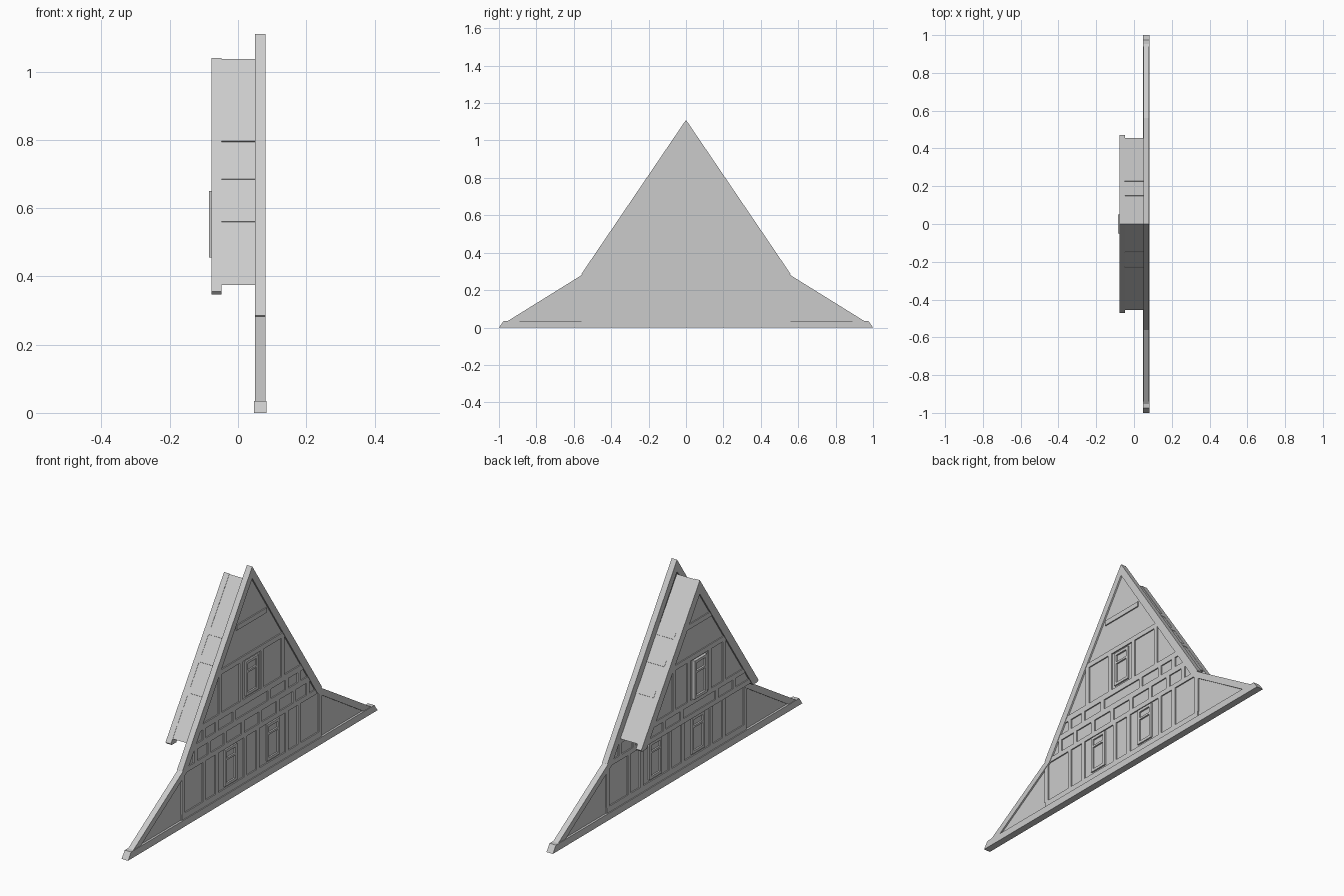
import bpy
import bmesh

if "Cube" in bpy.data.objects:
    bpy.data.objects.remove(bpy.data.objects["Cube"], do_unlink=True)

grey = bpy.data.materials.new("plain grey")
grey.use_nodes = True
grey.diffuse_color = (0.6, 0.6, 0.6, 1)
grey.node_tree.nodes["Principled BSDF"].inputs["Base Color"].default_value = (0.6, 0.6, 0.6, 1)


def build(name, outlines, x0, x1):
    """One object made of (y, z) outlines extruded from x0 to x1."""
    bm = bmesh.new()
    for pts in outlines:
        a = [bm.verts.new((x0, y, z)) for y, z in pts]
        b = [bm.verts.new((x1, y, z)) for y, z in pts]
        bm.faces.new(a)
        bm.faces.new(b[::-1])
        for i in range(len(pts)):
            j = (i + 1) % len(pts)
            bm.faces.new((a[j], a[i], b[i], b[j]))
    bmesh.ops.recalc_face_normals(bm, faces=bm.faces)
    mesh = bpy.data.meshes.new(name)
    bm.to_mesh(mesh)
    bm.free()
    mesh.materials.append(grey)
    obj = bpy.data.objects.new(name, mesh)
    bpy.context.collection.objects.link(obj)
    return obj


def flip(pts):
    return [(-y, z) for y, z in pts]


def both(pts):
    return [pts, flip(pts)]


def rect(y0, y1, z0, z1):
    return [(y0, z0), (y1, z0), (y1, z1), (y0, z1)]


def beam(half, z0, z1):
    return rect(-half, half, z0, z1)


def posts(ys, z0, z1, w=0.012):
    return [r for y in ys for r in both(rect(y - w, y + w, z0, z1))]


def opening(name, yc, z0, z1, x0, x1, bar):
    """Framed window or door with a crossbar and a raised pane."""
    a, b, t = yc - 0.05, yc + 0.05, 0.014
    build(name + "_frame", [rect(a, a + t, z0, z1), rect(b - t, b, z0, z1),
                            rect(a + t, b - t, z0, z0 + t), rect(a + t, b - t, z1 - t, z1),
                            rect(a + t, b - t, bar, bar + 0.01)], x0, x1)
    build(name + "_pane", [rect(a + t, b - t, z0 + t, z1 - t)], x0 + 0.01, x1 - 0.01)


def reach(z, top):
    """Half width inside the steep rake at height z."""
    return (top - z) / 1.48


# Main wall
wall = [(-0.98, 0.01), (0.98, 0.01), (0.54, 0.275), (0, 1.08), (-0.54, 0.275)]
build("wall_panel", [wall], 0.058, 0.072)
build("wall_upper_rakes", both([(0, 1.11), (0.56, 0.285), (0.525, 0.265), (0, 1.05)]), 0.05, 0.08)
build("wall_lower_rakes", both([(0.55, 0.285), (0.985, 0.015), (0.9, 0.03), (0.525, 0.265)]), 0.05, 0.08)
build("base_beam", [[(-1, 0), (1, 0), (0.975, 0.035), (-0.975, 0.035)]], 0.047, 0.083)

# Timber framing of the main wall, proud on both faces
main = [beam(0.56, 0.035, 0.065), beam(0.53, 0.265, 0.29)]
for z0, z1 in ((0.35, 0.38), (0.43, 0.46), (0.655, 0.68)):
    main.append(beam(reach(z0, 1.06), z0, z1))
main.append(beam(0.12, 0.83, 0.855))
main += posts((0.55, 0.38, 0.28, 0.05), 0.065, 0.265)
main += posts((0.07, 0.21, 0.34, 0.45), 0.29, 0.35)
main += posts((0.14, 0.28, 0.38), 0.38, 0.43)
main += posts((0.085, 0.25), 0.46, 0.655)
build("wall_timbers", main, 0.052, 0.078)

for side, y in (("left", 0.17), ("right", -0.17)):
    opening(side + "_window", y, 0.075, 0.26, 0.05, 0.08, 0.205)
opening("upper_window", 0, 0.47, 0.645, 0.05, 0.08, 0.585)

# Projecting gable
build("gable_panel", [[(-0.44, 0.37), (0.44, 0.37), (0, 1.01)]], -0.07, -0.057)
build("gable_rakes", both([(0, 1.04), (0.47, 0.355), (0.462, 0.347), (0.425, 0.347), (0, 0.97)]), -0.078, -0.048)
gable = [beam(0.43, 0.36, 0.385)]
for z0, z1 in ((0.43, 0.455), (0.655, 0.68)):
    gable.append(beam(reach(z0, 1.0), z0, z1))
gable.append(beam(0.1, 0.82, 0.845))
gable += posts((0.14, 0.28), 0.385, 0.43)
gable += posts((0.085, 0.2), 0.455, 0.655)
build("gable_timbers", gable, -0.075, -0.052)
opening("gable_window", 0, 0.455, 0.65, -0.085, -0.05, 0.585)

# Roof slabs and floor linking the gable to the wall
build("roof_slabs", both([(0, 1.037), (0.455, 0.375), (0.435, 0.375), (0, 1.015)]), -0.05, 0.052)
build("gable_floor", [beam(0.44, 0.375, 0.385)], -0.058, 0.06)

# Thin cover strips across the roof slopes
strips = []
for z in (0.56, 0.685, 0.795):
    y0, y1 = (1.037 - z) * 0.6873, (1.037 - z - 0.025) * 0.6873
    strips += both([(y0 + 0.002, z + 0.001), (y1 + 0.002, z + 0.026), (y1, z + 0.024), (y0, z - 0.001)])
build("roof_strips", strips, -0.049, 0.051)
